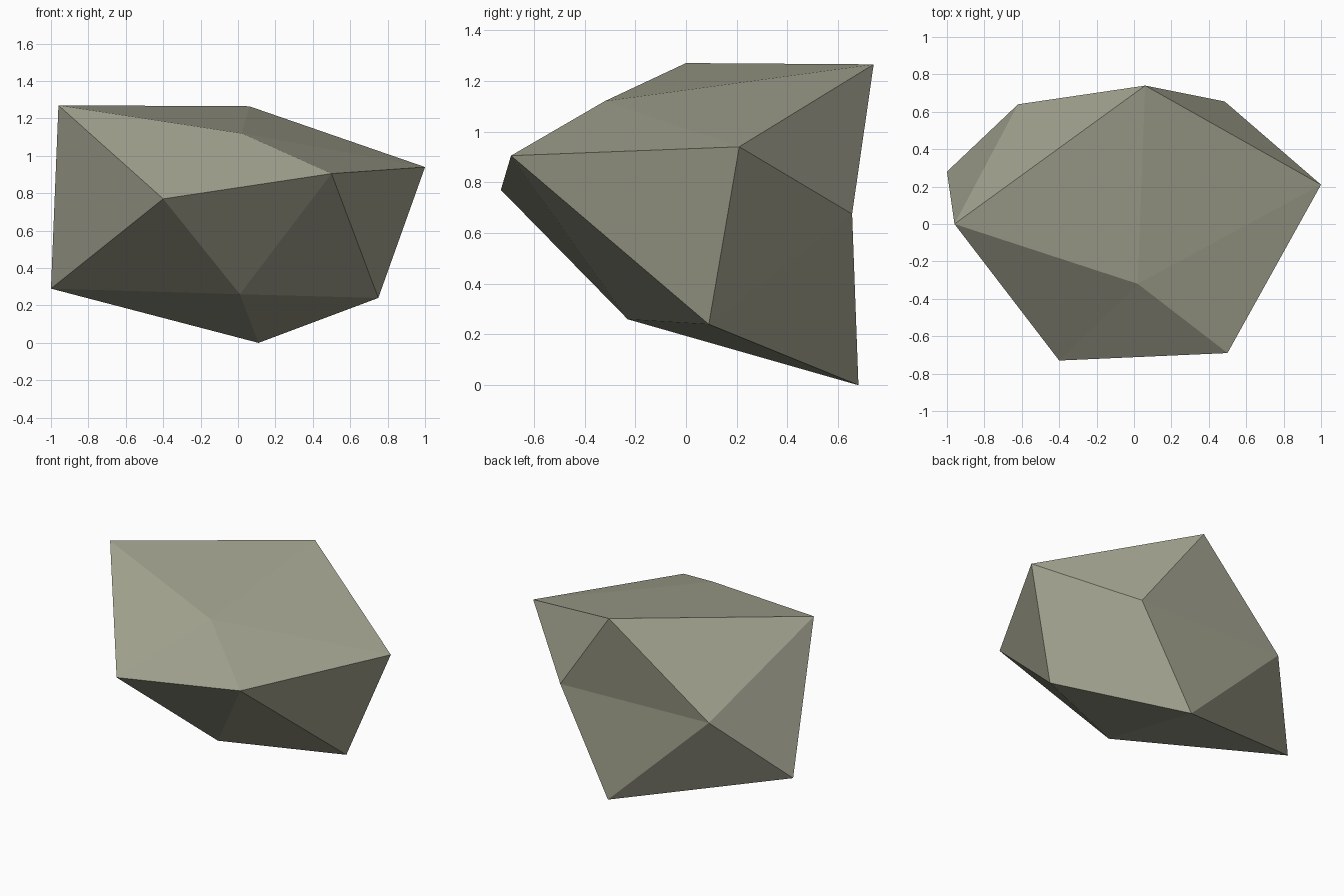
import bpy
import bmesh

# Remove the default object
default_cube = bpy.data.objects.get("Cube")
if default_cube:
    bpy.data.objects.remove(default_cube, do_unlink=True)


def make_material(name, colour):
    material = bpy.data.materials.new(name)
    material.use_nodes = True
    material.diffuse_color = colour
    material.node_tree.nodes["Principled BSDF"].inputs["Base Color"].default_value = colour
    return material


# Rough boulder: two staggered rings of five corners between a crown and a foot
crown = (0.02, -0.32, 1.12)
upper_ring = [(-0.96, 0, 1.27), (-0.4, -0.73, 0.77), (0.5, -0.69, 0.905),
              (1, 0.21, 0.94), (0.06, 0.74, 1.265)]
lower_ring = [(-1, 0.28, 0.29), (0.01, -0.23, 0.26), (0.75, 0.09, 0.24),
              (0.485, 0.655, 0.675), (-0.62, 0.64, 0.7)]
foot = (0.11, 0.68, 0)

bm = bmesh.new()
top = bm.verts.new(crown)
bottom = bm.verts.new(foot)
upper = [bm.verts.new(p) for p in upper_ring]
lower = [bm.verts.new(p) for p in lower_ring]

# Fan to each end, zigzag band of facets between the rings
count = len(upper)
for i in range(count):
    j = (i + 1) % count
    bm.faces.new((top, upper[i], upper[j]))
    bm.faces.new((upper[i], lower[i], upper[j]))
    bm.faces.new((lower[i], lower[j], upper[j]))
    bm.faces.new((bottom, lower[j], lower[i]))
bmesh.ops.recalc_face_normals(bm, faces=bm.faces[:])

mesh = bpy.data.meshes.new("boulder")
bm.to_mesh(mesh)
bm.free()
mesh.materials.append(make_material("olive grey stone", (0.36, 0.36, 0.275, 1)))
boulder = bpy.data.objects.new("boulder", mesh)
bpy.context.scene.collection.objects.link(boulder)
